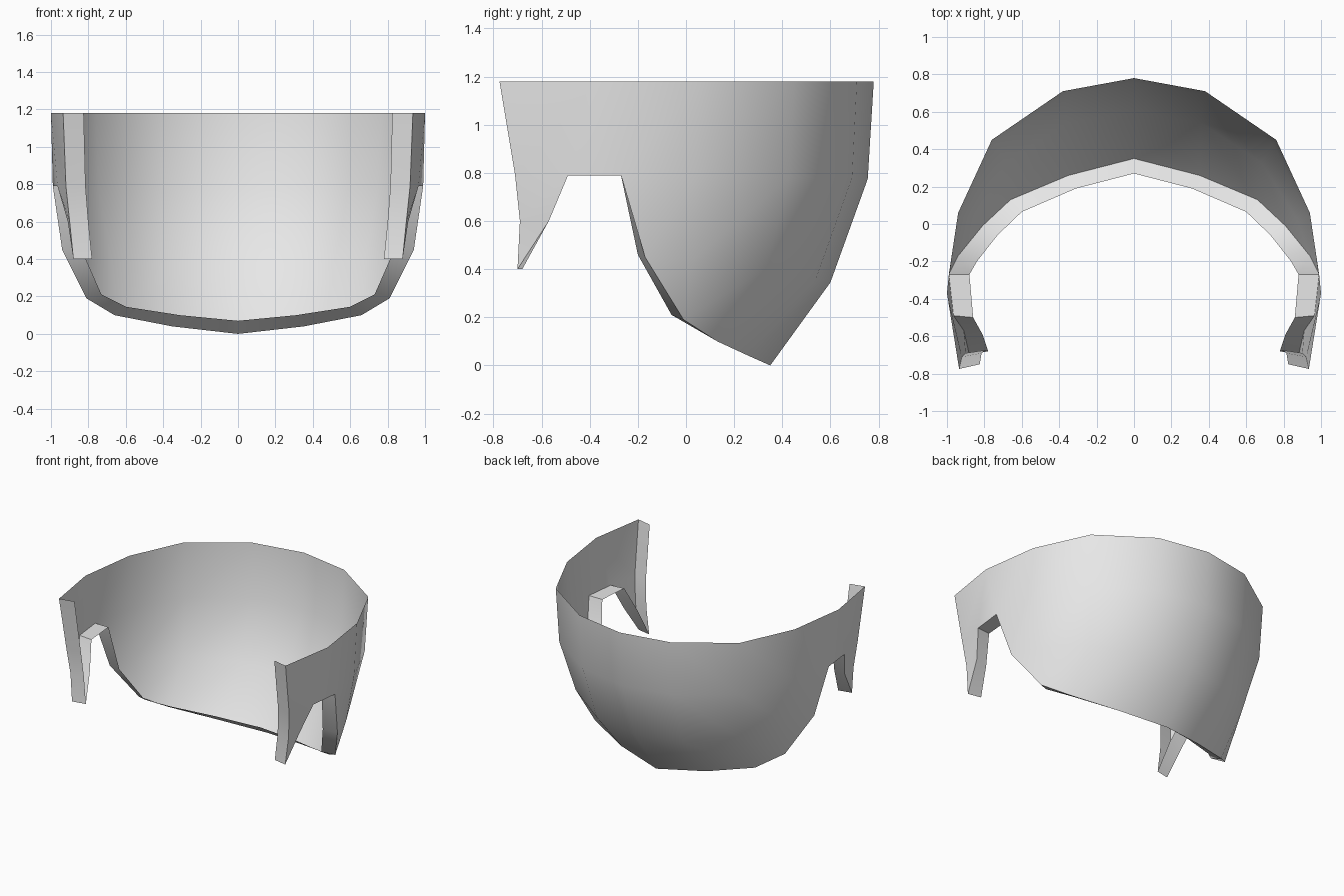
import bpy
import bmesh
import math

default_cube = bpy.data.objects.get("Cube")
if default_cube:
    bpy.data.objects.remove(default_cube)

# Plain grey material
grey = bpy.data.materials.new("plain grey")
grey.use_nodes = True
grey.diffuse_color = (0.8, 0.8, 0.8, 1)
shader = next(n for n in grey.node_tree.nodes if n.type == "BSDF_PRINCIPLED")
shader.inputs["Base Color"].default_value = grey.diffuse_color

TOP = 1.18
ARCH = 0.79

# Left half of the shell, each row running from the back centre to the front
top_row = [(0, .78, TOP), (.38, .71, TOP), (.76, .45, TOP), (.94, .06, TOP), (1, -.37, TOP)]
upper_row = [(0, .755, .775), (.37, .69, .78), (.745, .43, .78), (.93, .04, .79)]
lower_row = [(0, .6, .345), (.36, .54, .36), (.68, .33, .4), (.87, .03, .44)]

# Free edge as pairs: outer point, then inner point of the turned-in rim
back_edge = [
    ((0, .35, 0), (0, .27, .07)),
    ((.35, .26, .04), (.31, .19, .1)),
    ((.66, .13, .1), (.6, .065, .145)),
    ((.81, -.01, .19), (.73, -.06, .21)),
    ((.94, -.17, .45), (.84, -.2, .46)),
    ((.99, -.27, ARCH), (.88, -.27, ARCH)),
]
front_edge = [
    ((.965, -.49, ARCH), (.86, -.5, ARCH)),
    ((.91, -.57, .6), (.81, -.59, .6)),
    ((.88, -.7, .4), (.78, -.68, .4)),
    ((.9, -.69, .6), (.8, -.675, .6)),
    ((.92, -.71, ARCH), (.815, -.69, ARCH)),
    ((.935, -.775, TOP), (.825, -.75, TOP)),
]

bm = bmesh.new()


def add_points(points):
    return [bm.verts.new(p) for p in points]


def bridge(first, second):
    """Join two rows of vertices with quads."""
    for i in range(min(len(first), len(second)) - 1):
        bm.faces.new((first[i], first[i + 1], second[i + 1], second[i]))


top = add_points(top_row)
upper = add_points(upper_row)
lower = add_points(lower_row)
edge = back_edge + front_edge
outer = add_points(pair[0] for pair in edge)
inner = add_points(pair[1] for pair in edge)
bottom = outer[:4]
side_low, arch_back, arch_front, tuft_mid, tip, front_low, front_mid, front_top = outer[4:]

# Curved back and sides
bridge(top, upper + [arch_back])
bridge(upper + [arch_back], lower + [side_low])
bridge(lower, bottom)
bm.faces.new((lower[-1], side_low, bottom[-1]))

# Front panel above the arch, and the pointed tuft below it
bm.faces.new((top[-1], arch_front, arch_back))
bm.faces.new((top[-1], front_top, front_mid, arch_front))
bm.faces.new((arch_front, front_mid, front_low, tuft_mid))
bm.faces.new((tuft_mid, front_low, tip))

# Rim turned inward along the free edge
bridge(outer, inner)

mesh = bpy.data.meshes.new("curved_shell")
bm.to_mesh(mesh)
bm.free()
mesh.materials.append(grey)
shell = bpy.data.objects.new("curved_shell", mesh)
bpy.context.collection.objects.link(shell)

# Right half
mirror = shell.modifiers.new("mirror", "MIRROR")
mirror.use_clip = True

# Smooth shell with crisp rim
bpy.ops.object.select_all(action="DESELECT")
shell.select_set(True)
bpy.context.view_layer.objects.active = shell
bpy.ops.object.shade_smooth_by_angle(angle=math.radians(45))
